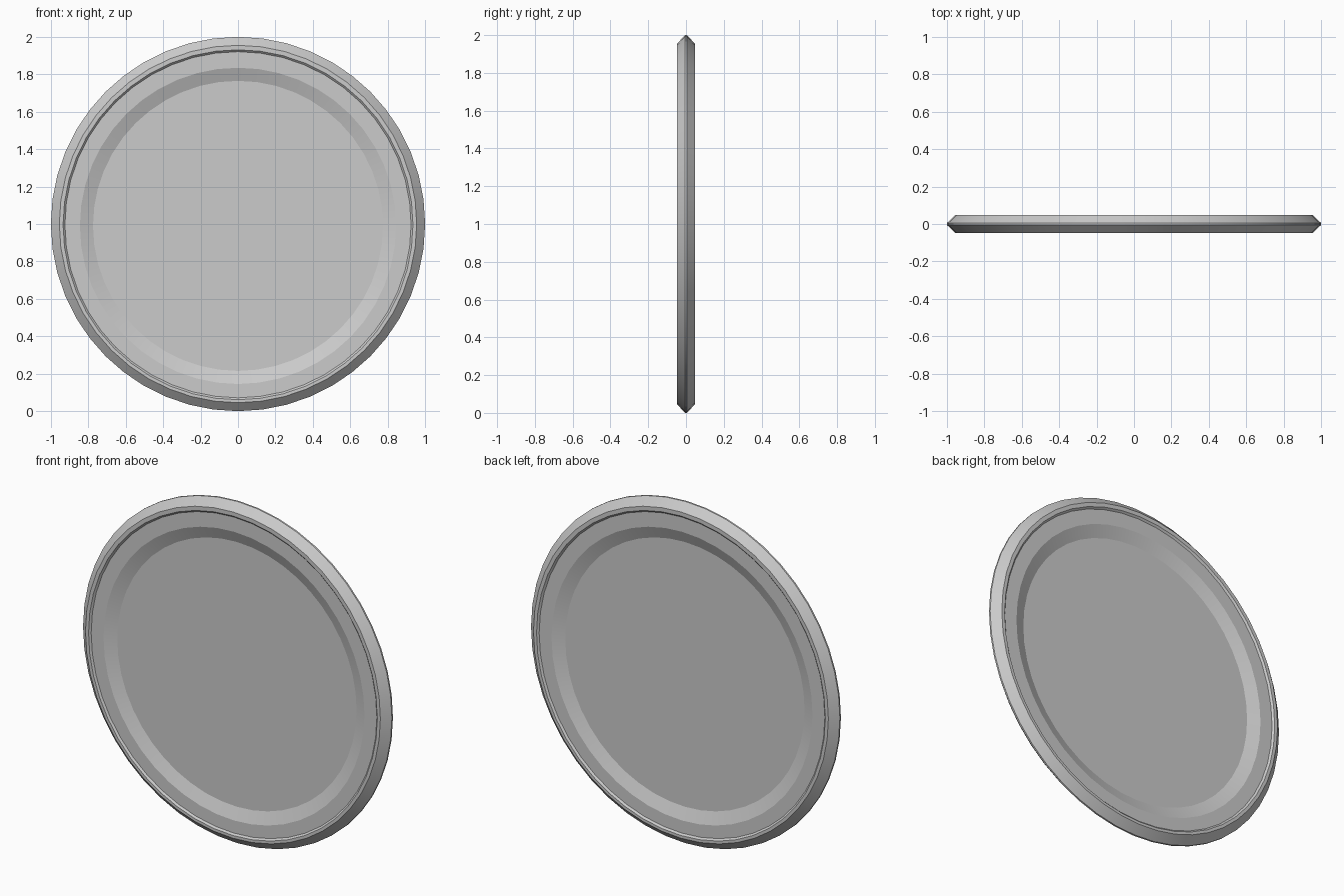
import bpy, bmesh, math

if "Cube" in bpy.data.objects:
    bpy.data.objects.remove(bpy.data.objects["Cube"])

SEGS = 48

# half profile from the outer edge to the panel: radius, distance from mid-plane, centre height
HALF = [
    (1.000, 0.005, 1.000),
    (0.955, 0.047, 1.000),   # outer bevel
    (0.935, 0.047, 0.996),   # raised lip
    (0.925, 0.037, 0.996),   # step down
    (0.845, 0.037, 0.990),   # flat border
    (0.775, 0.010, 0.990),   # sloped border down to the panel
]


def ring(bm, r, y, zc):
    return [bm.verts.new((r * math.sin(2 * math.pi * i / SEGS), y,
                          zc + r * math.cos(2 * math.pi * i / SEGS)))
            for i in range(SEGS)]


def bridge(bm, a, b):
    for i in range(SEGS):
        j = (i + 1) % SEGS
        bm.faces.new((a[i], a[j], b[j], b[i]))


bm = bmesh.new()
# front panel -> outer edge -> back panel
profile = [(r, -d, z) for r, d, z in reversed(HALF)] + HALF
rings = [ring(bm, *p) for p in profile]
for a, b in zip(rings, rings[1:]):
    bridge(bm, a, b)

# flat recessed panels on both sides
bm.faces.new(rings[0])
bm.faces.new(rings[-1])
bmesh.ops.recalc_face_normals(bm, faces=bm.faces)

mesh = bpy.data.meshes.new("round_disc")
bm.to_mesh(mesh)
bm.free()
disc = bpy.data.objects.new("round_disc", mesh)
bpy.context.collection.objects.link(disc)

# smooth around the rim, sharp at the profile corners
bpy.context.view_layer.objects.active = disc
disc.select_set(True)
bpy.ops.object.shade_smooth_by_angle(angle=math.radians(15))
